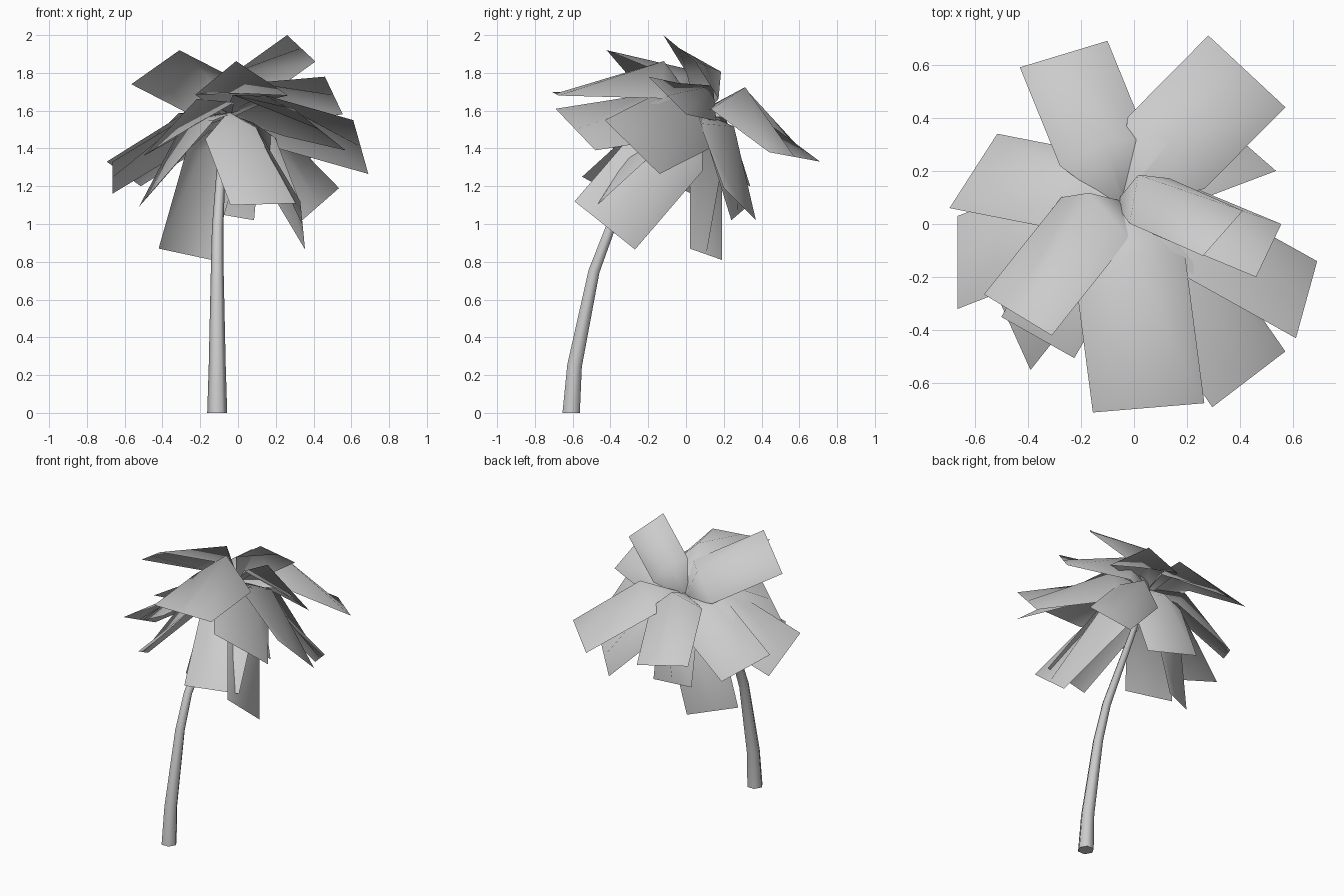
import bpy, bmesh, math
from mathutils import Vector

if "Cube" in bpy.data.objects:
    bpy.data.objects.remove(bpy.data.objects["Cube"])

CROWN = Vector((-0.05, 0.07, 1.57))


def finish(bm, name, angle):
    bmesh.ops.recalc_face_normals(bm, faces=bm.faces)
    mesh = bpy.data.meshes.new(name)
    bm.to_mesh(mesh)
    bm.free()
    ob = bpy.data.objects.new(name, mesh)
    bpy.context.collection.objects.link(ob)
    bpy.ops.object.select_all(action='DESELECT')
    bpy.context.view_layer.objects.active = ob
    ob.select_set(True)
    bpy.ops.object.shade_smooth_by_angle(angle=math.radians(angle))
    return ob


# Bent, tapering trunk: (x, y, z, radius)
path = [(-0.11, -0.608, 0, 0.053), (-0.11, -0.59, 0.25, 0.045),
        (-0.11, -0.487, 0.75, 0.034), (-0.108, -0.40, 0.98, 0.03),
        (-0.09, -0.18, 1.28, 0.024), (*CROWN, 0.015)]
bm = bmesh.new()
rings = []
SIDES = 6
for i, (x, y, z, r) in enumerate(path):
    a = Vector(path[max(i - 1, 0)][:3])
    b = Vector(path[min(i + 1, len(path) - 1)][:3])
    d = (b - a).normalized() if i else Vector((0, 0, 1))
    side = Vector((1, 0, 0))
    up = d.cross(side).normalized()
    rings.append([bm.verts.new(Vector((x, y, z))
                  + side * r * math.cos(2 * math.pi * k / SIDES)
                  + up * r * math.sin(2 * math.pi * k / SIDES)) for k in range(SIDES)])
for r0, r1 in zip(rings, rings[1:]):
    for k in range(SIDES):
        n = (k + 1) % SIDES
        bm.faces.new((r0[k], r0[n], r1[n], r1[k]))
bm.faces.new(rings[0])
bm.faces.new(rings[-1])
finish(bm, "trunk", 75)


# Broad frond: narrow root at the crown, bend with a raised midrib, straight tip
def frond(name, tip_a, tip_b, frac=0.3, bump=0.03, ridge=0.15):
    a, b = Vector(tip_a), Vector(tip_b)
    tip = (a + b) / 2
    half = (a - b) / 2
    axis = tip - CROWN
    normal = half.cross(axis).normalized()
    outward = Vector((axis.x, axis.y, 0)).normalized() * 0.5 + Vector((0, 0, 1))
    if normal.dot(outward) < 0:
        normal.negate()
    mid = CROWN + axis * frac
    bm = bmesh.new()
    rows = []
    for c, w, low, high in ((CROWN, 0.12, 0, 0.03), (mid, 1, bump, ridge), (tip, 1, 0, 0)):
        rows.append([bm.verts.new(c + half * w * s + normal * (low if s else high))
                     for s in (1, 0, -1)])
    for p, q in zip(rows, rows[1:]):
        for k in (0, 1):
            bm.faces.new((p[k], p[k + 1], q[k + 1], q[k]))
    finish(bm, name, 85)


# Tip corners of each frond (then bend position and heights), highest tier first
tips = [
    ((0.26, -0.12, 2.00), (0.41, 0.05, 1.86), 0.34, 0.07, 0.20),
    ((-0.565, -0.265, 1.74), (-0.31, -0.42, 1.92), 0.22, 0.07, 0.22),
    ((-0.155, -0.71, 1.70), (0.265, -0.675, 1.68), 0.3, 0.07, 0.26),
    ((0.46, -0.20, 1.78), (0.555, 0.0, 1.58), 0.3, 0.06, 0.18),
    ((0.28, 0.71, 1.33), (0.57, 0.44, 1.38), 0.34, 0.09, 0.24),
    ((-0.10, 0.69, 1.34), (-0.43, 0.59, 1.38), 0.3, 0.08, 0.22),
    ((0.295, -0.69, 1.61), (0.57, -0.48, 1.39)),
    ((0.61, -0.43, 1.55), (0.69, -0.14, 1.265)),
    ((-0.225, -0.505, 1.53), (-0.50, -0.35, 1.36)),
    ((-0.695, 0.06, 1.33), (-0.515, 0.34, 1.20)),
    ((-0.665, -0.32, 1.33), (-0.665, 0.03, 1.16)),
    ((-0.39, -0.55, 1.25), (-0.525, -0.25, 1.09)),
    ((-0.04, -0.54, 1.10), (0.33, -0.46, 1.11)),
    ((0.33, -0.59, 1.12), (0.355, -0.27, 0.865)),
    ((0.535, 0.20, 1.19), (0.34, 0.37, 1.02)),
    ((0.085, 0.24, 1.02), (-0.26, 0.31, 1.08)),
    ((-0.14, 0.19, 0.81), (-0.42, 0.02, 0.87)),
]
for i, t in enumerate(tips):
    frond(f"frond_{i + 1:02d}", *t)
